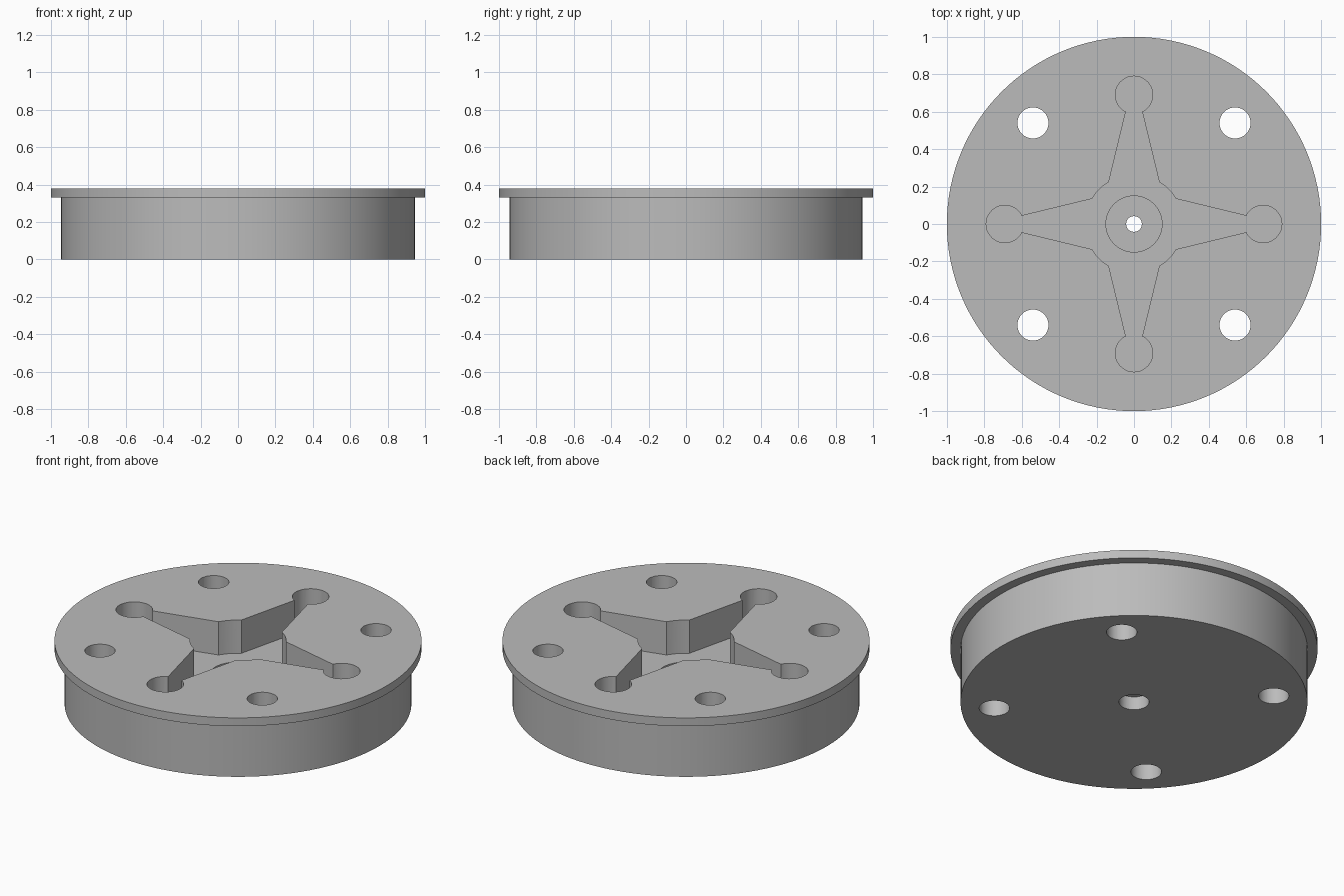
import bpy, bmesh
from math import sin, cos, radians, pi

cube = bpy.data.objects.get("Cube")
if cube:
    bpy.data.objects.remove(cube, do_unlink=True)

grey = bpy.data.materials.new("mid grey")
grey.use_nodes = True
grey.diffuse_color = (0.5, 0.5, 0.5, 1)
grey.node_tree.nodes["Principled BSDF"].inputs["Base Color"].default_value = (0.5, 0.5, 0.5, 1)

TOP = 0.38
POCKET_FLOOR = 0.18


def arc(radius, start, end, steps, cx=0, cy=0):
    """Points along an arc, angles in degrees."""
    angles = [radians(start + (end - start) * i / steps) for i in range(steps + 1)]
    return [(cx + radius * cos(a), cy + radius * sin(a)) for a in angles]


def circle(radius, cx=0, cy=0, sides=48):
    return arc(radius, 0, 360, sides, cx, cy)[:-1]


def add_object(name, bm):
    bmesh.ops.recalc_face_normals(bm, faces=bm.faces)
    mesh = bpy.data.meshes.new(name)
    bm.to_mesh(mesh)
    bm.free()
    mesh.materials.append(grey)
    obj = bpy.data.objects.new(name, mesh)
    bpy.context.collection.objects.link(obj)
    return obj


def prism(name, outline, z0, z1):
    bm = bmesh.new()
    base = bm.faces.new([bm.verts.new((x, y, z0)) for x, y in outline])
    top = bmesh.ops.extrude_face_region(bm, geom=[base], use_keep_orig=True)
    verts = [v for v in top["geom"] if isinstance(v, bmesh.types.BMVert)]
    bmesh.ops.translate(bm, verts=verts, vec=(0, 0, z1 - z0))
    return add_object(name, bm)


def lathe(name, profile, sides):
    bm = bmesh.new()
    verts = [bm.verts.new((r, 0, z)) for r, z in profile]
    edges = [bm.edges.new(pair) for pair in zip(verts, verts[1:])]
    bmesh.ops.spin(bm, geom=verts + edges, axis=(0, 0, 1), cent=(0, 0, 0),
                   angle=2 * pi, steps=sides, use_merge=True)
    bmesh.ops.remove_doubles(bm, verts=bm.verts, dist=1e-5)
    return add_object(name, bm)


def cut(obj, cutter):
    cutter.hide_render = True
    mod = obj.modifiers.new("cut", 'BOOLEAN')
    mod.operation = 'DIFFERENCE'
    mod.solver = 'EXACT'
    mod.object = cutter
    bpy.context.view_layer.objects.active = obj
    bpy.ops.object.modifier_apply(modifier=mod.name)
    bpy.data.objects.remove(cutter, do_unlink=True)


# Round body with a thin overhanging rim
disc = lathe("flanged_disc", [(0, 0), (0.945, 0), (0.945, 0.33), (1, 0.33), (1, TOP), (0, TOP)], 128)

# Cross pocket: four tapered arms with round tips around a round hub
outline = []
for turn in range(4):
    arm = arc(0.262, -59, -31, 6) + arc(0.1, -154, 154, 32, cx=0.69)
    c, s = cos(turn * pi / 2), sin(turn * pi / 2)
    outline += [(x * c - y * s, x * s + y * c) for x, y in arm]
cut(disc, prism("pocket_cutter", outline, POCKET_FLOOR, TOP + 0.1))

# Centre: counterbore, small screw hole, wider recess underneath
cut(disc, prism("counterbore_cutter", circle(0.15), 0.13, POCKET_FLOOR + 0.05))
cut(disc, prism("screw_hole_cutter", circle(0.042), -0.1, 0.2))
cut(disc, prism("recess_cutter", circle(0.082), -0.1, 0.08))

# Four through holes between the arms
for x in (-0.54, 0.54):
    for y in (-0.54, 0.54):
        cut(disc, prism("bolt_hole_cutter", circle(0.083, x, y), -0.1, TOP + 0.1))

# Smooth walls with crisp edges
bpy.ops.object.select_all(action='DESELECT')
disc.select_set(True)
bpy.context.view_layer.objects.active = disc
bpy.ops.object.shade_smooth_by_angle(angle=radians(30))
